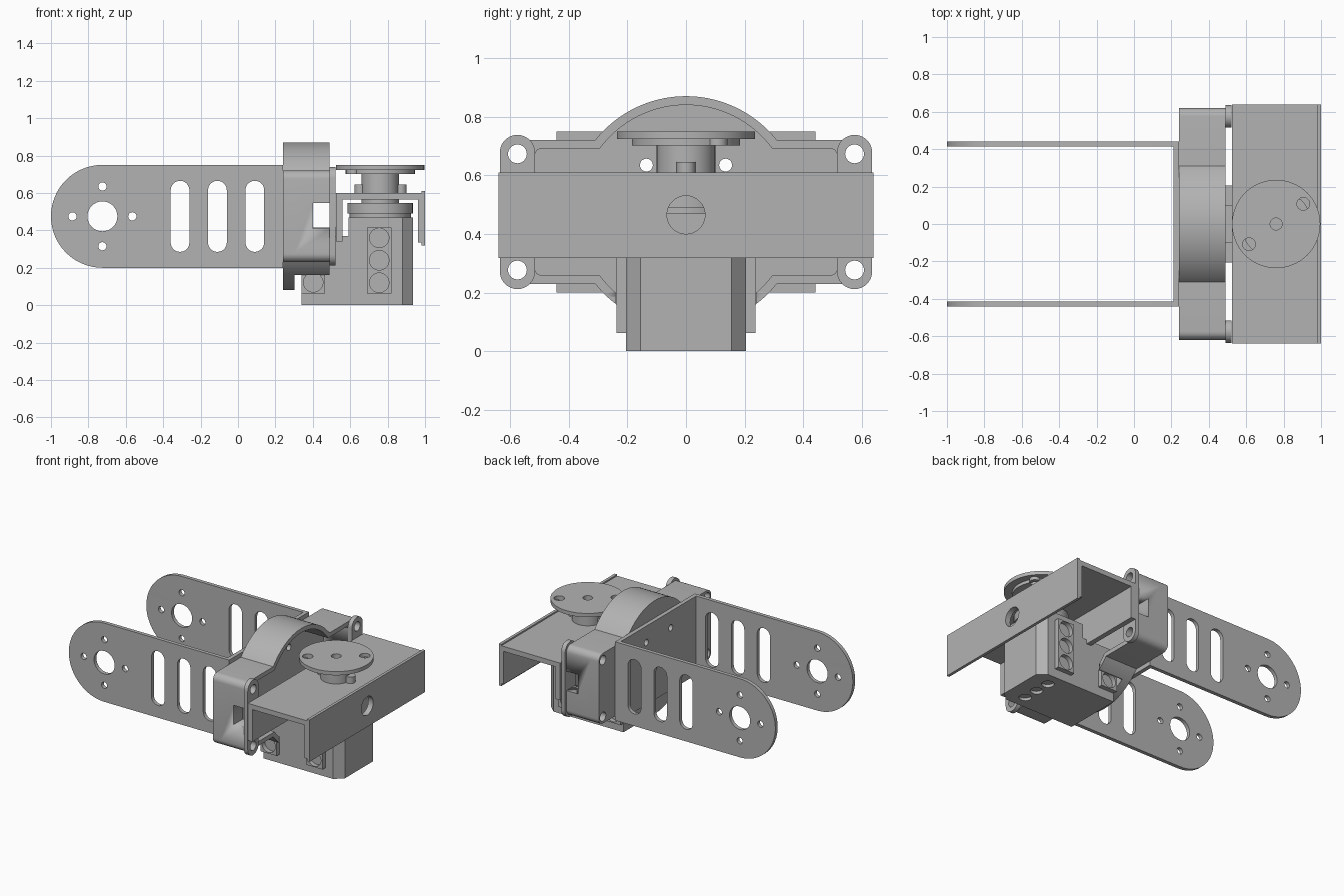
import bpy, bmesh
from math import sin, cos, pi, sqrt, asin, radians

cube = bpy.data.objects.get("Cube")
if cube:
    bpy.data.objects.remove(cube, do_unlink=True)

grey = bpy.data.materials.new("matte grey")
grey.use_nodes = True
grey.diffuse_color = (0.45, 0.45, 0.45, 1)
grey.node_tree.nodes["Principled BSDF"].inputs["Base Color"].default_value = grey.diffuse_color


# 2D outline helpers
def arc(u, v, r, a0, a1, n=16):
    return [(u + r * cos(radians(a0 + (a1 - a0) * i / n)),
             v + r * sin(radians(a0 + (a1 - a0) * i / n))) for i in range(n + 1)]


def circle(u, v, r, n=32):
    return arc(u, v, r, 0, 360, n)[:-1]


def rect(u0, u1, v0, v1):
    return [(u0, v0), (u1, v0), (u1, v1), (u0, v1)]


def slot(u, v0, v1, r):
    return arc(u, v1 - r, r, 0, 180) + arc(u, v0 + r, r, 180, 360)


def extrude(name, loops, axis, lo, hi):
    """Extrude an outline with holes from lo to hi along one axis."""
    curve = bpy.data.curves.new(name, "CURVE")
    curve.dimensions = "2D"
    curve.fill_mode = "BOTH"
    curve.extrude = (hi - lo) / 2
    for pts in loops:
        sp = curve.splines.new("POLY")
        sp.points.add(len(pts) - 1)
        for p, (u, v) in zip(sp.points, pts):
            p.co = (u, v, 0, 1)
        sp.use_cyclic_u = True
    temp = bpy.data.objects.new(name + "_curve", curve)
    mesh = bpy.data.meshes.new_from_object(temp)
    bpy.data.objects.remove(temp)
    bpy.data.curves.remove(curve)
    mid = (lo + hi) / 2
    for vert in mesh.vertices:
        u, v, w = vert.co
        w += mid
        vert.co = {"x": (w, u, v), "y": (u, w, v), "z": (u, v, w)}[axis]
    bm = bmesh.new()
    bm.from_mesh(mesh)
    bmesh.ops.remove_doubles(bm, verts=bm.verts, dist=1e-5)
    bmesh.ops.recalc_face_normals(bm, faces=bm.faces)
    bm.to_mesh(mesh)
    bm.free()
    mesh.materials.clear()
    mesh.materials.append(grey)
    obj = bpy.data.objects.new(name, mesh)
    bpy.context.collection.objects.link(obj)
    parts.append(obj)
    return obj


def cut(obj, cutter):
    parts.remove(cutter)
    cutter.hide_render = True
    cutter.hide_viewport = True
    mod = obj.modifiers.new("cut", "BOOLEAN")
    mod.operation = "DIFFERENCE"
    mod.object = cutter
    mod.solver = "EXACT"


parts = []
MID = 0.475      # height of the joint axis
HORN_X = 0.76    # position of the upright servo axis
sides = (("right", -1), ("left", 1))

# U-shaped bracket: two slotted arms and a web
arm = [arc(-0.725, MID, 0.275, 90, 270, 32) + [(0.24, 0.2), (0.24, 0.75)],
       circle(-0.725, MID, 0.08)]
arm += [circle(-0.725 + 0.16 * cos(k * pi / 2), MID + 0.16 * sin(k * pi / 2), 0.022, 20) for k in range(4)]
arm += [slot(x, 0.285, 0.665, 0.05) for x in (-0.31, -0.11, 0.09)]
for label, s in sides:
    extrude("bracket_arm_" + label, arm, "y", s * 0.428 - 0.013, s * 0.428 + 0.013)
screws = [circle(y, MID + dz, 0.022, 20) for y in (-0.135, 0.135) for dz in (-0.16, 0.16)]
extrude("bracket_web", [rect(-0.44, 0.44, 0.2, 0.75)] + screws, "x", 0.212, 0.24)


# Housing: box outline with a round bulge above and below
def housing_outline(half_w, half_h, big_r, corner):
    start = 180 / pi * asin(half_h / big_r)
    q = arc(half_w - corner, half_h - corner, corner, 0, 90, 8) + arc(0, 0, big_r, start, 90, 24)
    half = q + [(-y, z) for y, z in reversed(q[:-1])]
    return [(y, MID + z) for y, z in half] + [(y, MID - z) for y, z in reversed(half)]


ears = [circle(y, MID + dz, 0.032) for y in (-0.575, 0.575) for dz in (-0.198, 0.198)]
outer = housing_outline(0.62, 0.245, 0.395, 0.045)
inner = housing_outline(0.515, 0.215, 0.365, 0.02)
extrude("housing_back", [outer] + ears + screws, "x", 0.24, 0.3)
rim = extrude("housing_rim", [outer, inner] + ears, "x", 0.3, 0.49)
cut(rim, extrude("housing_mouth_cutter", [rect(-0.24, 0.24, 0, 0.3)], "x", 0.301, 0.6))
cut(rim, extrude("housing_window_cutter", [rect(0.4, 0.6, 0.41, 0.545)], "y", -0.7, 0.7))
for label, s in sides:
    extrude("housing_ear_strip_" + label,
            [slot(s * 0.575, 0.212, 0.738, 0.06)] + [e for e in ears if e[0][0] * s > 0],
            "x", 0.49, 0.52)

# Channel that carries the servo
extrude("channel_top", [rect(0.525, 0.985, -0.64, 0.64), circle(HORN_X, 0, 0.08)], "z", 0.565, 0.6)
extrude("channel_rear", [rect(-0.64, 0.64, 0.34, 0.6)], "x", 0.525, 0.56)
port = circle(0, 0.465, 0.065)
extrude("channel_front", [rect(-0.64, 0.64, 0.335, 0.6), port], "x", 0.962, 0.982)
extrude("channel_front_lip", [rect(-0.64, 0.64, 0.318, 0.61), port], "x", 0.98, 1.0)

# Servo body with chamfered front corners
tall = [(0.59, -0.205), (0.88, -0.205), (0.935, -0.155), (0.935, 0.155), (0.88, 0.205), (0.59, 0.205)]
low = rect(0.34, 0.592, -0.205, 0.205)
foot = low[:1] + tall[1:5] + low[3:]
extrude("servo_foot", [foot] + [circle(0.8, y, 0.04) for y in (-0.11, 0, 0.11)], "z", 0, 0.02)
extrude("servo_rear", [low], "z", 0.02, 0.37)
extrude("servo_front", [tall], "z", 0.02, 0.47)
extrude("servo_rear_step", [rect(0.4, 0.53, -0.1, 0.1)], "z", 0.37, 0.415)
extrude("servo_gear_collar", [circle(HORN_X, 0, 0.165, 48)], "z", 0.47, 0.49)
extrude("servo_gear_cap", [circle(HORN_X, 0, 0.175, 48)], "z", 0.49, 0.545)

# Screw pads on both sides of the servo
for label, s in sides:
    lo, hi = sorted((s * 0.2, s * 0.237))
    extrude("servo_screw_pad_" + label,
            [rect(0.69, 0.82, 0.062, 0.415)] + [circle(0.755, z, 0.052) for z in (0.12, 0.24, 0.36)],
            "y", lo, hi)
    extrude("servo_rear_pad_" + label,
            [rect(0.34, 0.465, 0.062, 0.185), circle(0.402, 0.122, 0.052)], "y", lo, hi)

# Output hub, pins and horn disc
bore = circle(HORN_X, 0, 0.032)
extrude("horn_hub", [circle(HORN_X, 0, 0.1, 48), bore], "z", 0.54, 0.705)
extrude("horn_shaft", [circle(HORN_X, 0, 0.064), bore], "z", 0.5, 0.75)
for label, x in (("rear", 0.655), ("front", 0.87)):
    extrude("horn_pin_" + label, [circle(x, 0, 0.032)], "z", 0.59, 0.645)
horn_holes = [circle(HORN_X + s * 0.145, s * 0.108, 0.034) for s in (-1, 1)]
extrude("horn_underside", [circle(HORN_X, 0, 0.185, 48), bore] + horn_holes, "z", 0.702, 0.726)
extrude("horn_disc", [circle(HORN_X, 0, 0.236, 64), circle(HORN_X, 0, 0.064)] + horn_holes, "z", 0.724, 0.75)

# Smooth the round walls, keep edges crisp
bpy.ops.object.select_all(action="DESELECT")
for obj in parts:
    obj.select_set(True)
bpy.context.view_layer.objects.active = parts[0]
bpy.ops.object.shade_smooth_by_angle(angle=radians(30))
